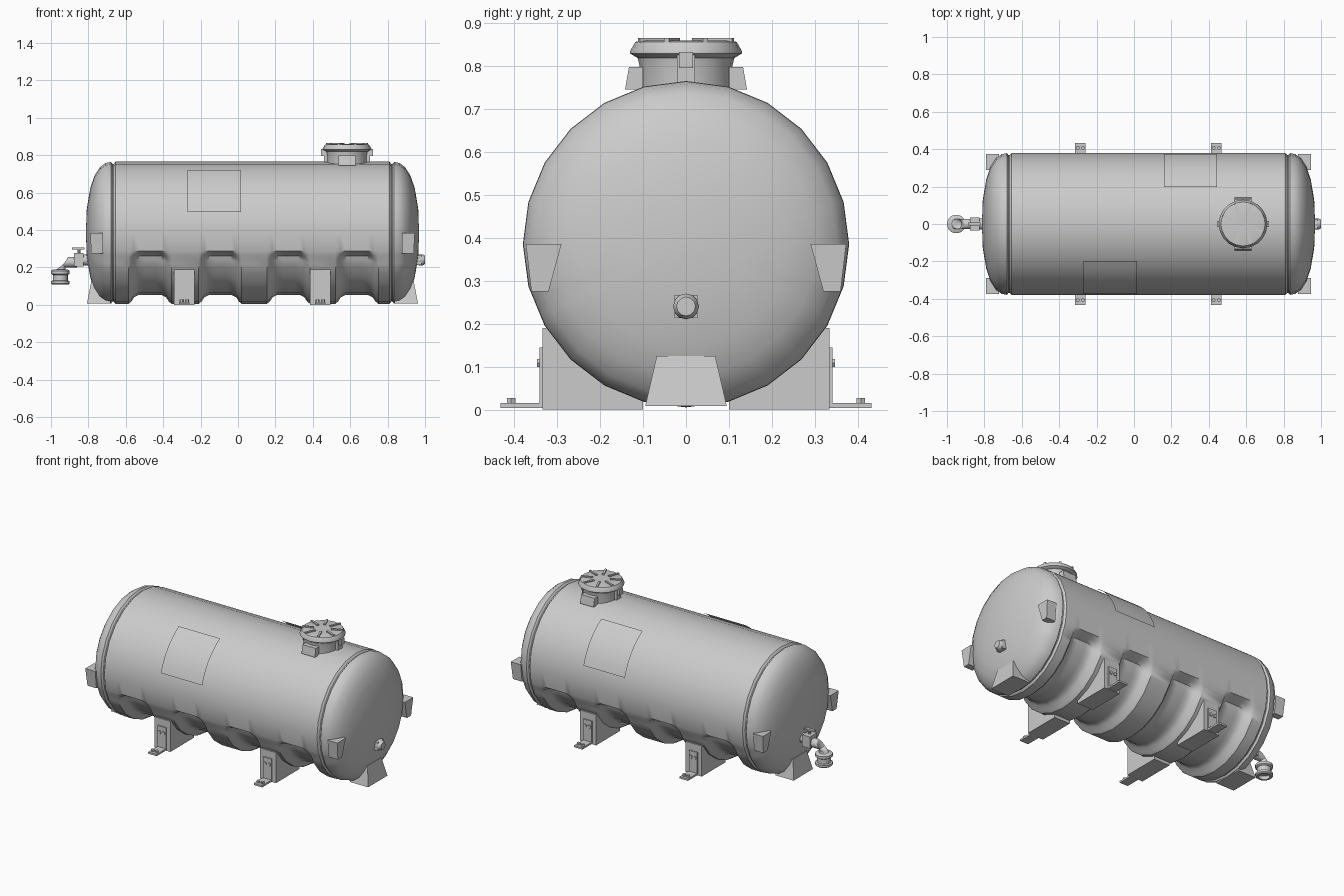
import bpy, bmesh
from math import sin, cos, radians, pi, hypot
from mathutils import Vector, Matrix

if "Cube" in bpy.data.objects:
    bpy.data.objects.remove(bpy.data.objects["Cube"])

CX, CZ, R = 0.0775, 0.385, 0.38          # tank centre and radius


def make(name, verts, faces, angle=None):
    me = bpy.data.meshes.new(name)
    me.from_pydata([tuple(v) for v in verts], [], faces)
    bm = bmesh.new()
    bm.from_mesh(me)
    bmesh.ops.recalc_face_normals(bm, faces=bm.faces)
    bm.to_mesh(me)
    bm.free()
    ob = bpy.data.objects.new(name, me)
    bpy.context.collection.objects.link(ob)
    if angle:
        bpy.ops.object.select_all(action='DESELECT')
        ob.select_set(True)
        bpy.context.view_layer.objects.active = ob
        bpy.ops.object.shade_smooth_by_angle(angle=radians(angle))
    return ob


def loft(name, rings, angle=None):
    """Join closed rings of equal length and cap both ends."""
    n = len(rings[0])
    verts = [v for r in rings for v in r]
    faces = [(i * n + j, i * n + (j + 1) % n, (i + 1) * n + (j + 1) % n, (i + 1) * n + j)
             for i in range(len(rings) - 1) for j in range(n)]
    faces += [tuple(range(n)), tuple((len(rings) - 1) * n + j for j in range(n))]
    return make(name, verts, faces, angle)


def lathe(name, profile, centre, axis='Z', n=16, angle=35, phase=0.0):
    """Profile is (radius, height along axis)."""
    m = Matrix.Translation(centre)
    if axis == 'X':
        m = m @ Matrix.Rotation(pi / 2, 4, 'Y')
    if axis == 'Y':
        m = m @ Matrix.Rotation(-pi / 2, 4, 'X')
    rings = [[m @ Vector((r * cos(2 * pi * j / n + phase), r * sin(2 * pi * j / n + phase), h))
              for j in range(n)] for r, h in profile]
    return loft(name, rings, angle)


def box(name, x0, x1, y0, y1, z0, z1):
    ring = lambda z: [(x0, y0, z), (x1, y0, z), (x1, y1, z), (x0, y1, z)]
    return loft(name, [ring(z0), ring(z1)])


def prism(name, yz, x0, x1):
    return loft(name, [[(x, y, z) for y, z in yz] for x in (x0, x1)])


# tank: revolved body with four recesses wrapping round the underside
recesses = [-0.47, -0.095, 0.27, 0.635]
half = [(0.89, 0.02), (0.886, 0.13), (0.867, 0.24), (0.845, 0.305), (0.815, 0.352), (0.785, 0.373),
        (0.757, 0.379), (0.748, 0.368), (0.742, 0.368), (0.732, R)]
stations = [(CX - u, r) for u, r in half]
stations += [(c + o, R) for c in recesses
             for o in (-0.115, -0.1, -0.085, -0.06, -0.03, 0, 0.03, 0.06, 0.085, 0.1, 0.115)]
stations += [(CX + u, r) for u, r in reversed(half)]
extra = [18.5, 22, 26, 35]
angles = sorted(list(range(0, 360, 15)) + [360 - a for a in extra] + [180 + a for a in extra])


def recess_depth(x, a):
    u = min(abs(x - c) for c in recesses)
    below = min((360 - a) % 360, a - 180) if a > 180 else -1
    s = R * radians(below - 15)
    if s <= 0 or u >= 0.115:
        return 0
    k = 0.07                                 # corner rounding of the recess ends
    du, ds = max(0, u - 0.115 + k), max(0, k - s)
    t = max(0, min(1, (k - hypot(du, ds)) / 0.045))
    return 0.048 * t * t * (3 - 2 * t)


def chord(a):
    """Keep the cross-section a plain 24-gon where extra rows are added."""
    return cos(radians(7.5)) / cos(radians(a % 15 - 7.5))


loft("tank_body", [[(x, (r * chord(a) - recess_depth(x, a)) * cos(radians(a)),
                     CZ + (r * chord(a) - recess_depth(x, a)) * sin(radians(a))) for a in angles]
                   for x, r in stations], 35)

# end feet and side lugs moulded into the tank ends
for s, end in ((-1, "left"), (1, "right")):
    X = lambda u: CX + s * u
    loft(f"{end}_end_foot", [
        [(X(0.885), -0.095, 0.008), (X(0.885), 0.095, 0.008), (X(0.76), 0.095, 0.008), (X(0.76), -0.095, 0.008)],
        [(X(0.862), -0.068, 0.125), (X(0.862), 0.068, 0.125), (X(0.76), 0.068, 0.125), (X(0.76), -0.068, 0.125)]])
    for t in (-1, 1):
        def lug_ring(z, yo, yi, u):
            return [(X(u), t * yo, z), (X(u), t * yi, z), (X(0.80), t * yi, z), (X(0.80), t * yo, z)]
        loft(f"{end}_side_lug", [lug_ring(0.275, 0.36, 0.32, 0.862), lug_ring(0.385, 0.373, 0.29, 0.868)])

# curved label panels floating just off the shell
for name, t, x0, x1 in (("front_panel", -1, -0.27, 0.015), ("back_panel", 1, 0.16, 0.445)):
    arc = [radians(16.5 + 43 * i / 6) for i in range(7)]
    v = [(x, t * 0.389 * cos(a), CZ + 0.389 * sin(a)) for a in arc for x in (x0, x1)]
    quads = [(2 * i, 2 * i + 1, 2 * i + 3, 2 * i + 2) for i in range(6)]
    make(name, v, quads if t < 0 else [q[::-1] for q in quads], 35)

# cradles, angle brackets and bolts
for cx in (-0.287, 0.44):
    for t in (-1, 1):
        saddle = [(0.334, 0), (0.334, 0.19), (0.28, 0.19), (0.19, 0.09), (0.1, 0.03), (0.1, 0)]
        prism("cradle", [(t * y, z) for y, z in saddle], cx - 0.055, cx + 0.055)
        angle_iron = [(0.334, 0.004), (0.432, 0.004), (0.432, 0.015), (0.341, 0.015), (0.341, 0.145), (0.334, 0.145)]
        prism("angle_bracket", [(t * y, z) for y, z in angle_iron], cx - 0.029, cx + 0.029)
        for o in (-0.014, 0.014):
            lathe("plate_bolt", [(0.011, 0), (0.011, t * 0.007)], (cx + o, t * 0.34, 0.108), 'Y', 6)
            lathe("foot_bolt", [(0.011, 0), (0.011, 0.012)], (cx + o, t * 0.407, 0.015), 'Z', 6)

# filling hatch: neck, lid, radial ribs and clasps
H = 0.583
lathe("hatch_neck", [(0.108, 0.70), (0.108, 0.80), (0.114, 0.824)], (H, 0, 0), n=20)
lathe("hatch_lid", [(0.112, 0.818), (0.13, 0.829), (0.13, 0.835), (0.118, 0.856), (0.105, 0.859), (0.02, 0.856)],
      (H, 0, 0), n=20)
for k in range(8):
    rib = box("lid_rib", 0.05, 0.118, -0.006, 0.006, 0.845, 0.865)
    rib.matrix_world = Matrix.Translation((H, 0, 0)) @ Matrix.Rotation(k * pi / 4 + pi / 8, 4, 'Z')
for k in range(4):
    m = Matrix.Translation((H, 0, 0)) @ Matrix.Rotation(k * pi / 2, 4, 'Z')
    if k % 2:
        lug = [[(0.10, -0.046, 0.745), (0.142, -0.046, 0.745), (0.142, 0.046, 0.745), (0.10, 0.046, 0.745)],
               [(0.10, -0.046, 0.797), (0.133, -0.046, 0.797), (0.133, 0.046, 0.797), (0.10, 0.046, 0.797)]]
        loft("neck_lug", lug).matrix_world = m
    else:
        box("neck_clasp", 0.10, 0.122, -0.021, 0.021, 0.755, 0.83).matrix_world = m
        box("clasp_catch", 0.11, 0.138, -0.016, 0.016, 0.795, 0.832).matrix_world = m

# right end drain plug
lathe("drain_plug", [(0.03, 0), (0.03, 0.022), (0.022, 0.035)], (0.965, 0, 0.24), 'X', 12)
box("drain_plug_base", 0.955, 0.982, -0.027, 0.027, 0.213, 0.267)

# left end outlet: valve, handle, elbow and hose coupling
lathe("outlet_flange", [(0.03, -0.80), (0.03, -0.87)], (0, 0, 0.24), 'X')
box("valve_body", -0.878, -0.825, -0.036, 0.036, 0.204, 0.276)
lathe("valve_stem", [(0.009, 0.27), (0.009, 0.30)], (-0.85, 0, 0), n=8)
box("valve_handle", -0.888, -0.82, -0.009, 0.009, 0.297, 0.306)
path = [(-0.86, 0.228, 0)] + [(-0.905 - 0.045 * sin(radians(a)), 0.183 + 0.045 * cos(radians(a)), a)
                             for a in range(0, 91, 15)] + [(-0.95, 0.15, 90)]
loft("outlet_elbow", [[(x + 0.028 * cos(b) * sin(radians(a)), 0.028 * sin(b), z + 0.028 * cos(b) * cos(radians(a)))
                       for b in (2 * pi * j / 14 for j in range(14))] for x, z, a in path], 35)
lathe("hose_coupling", [(0.04, 0.188), (0.05, 0.182), (0.05, 0.166), (0.04, 0.16), (0.04, 0.13), (0.05, 0.127),
                        (0.05, 0.114), (0.043, 0.108), (0.032, 0.108), (0.032, 0.13)], (-0.95, 0, 0), n=18)
